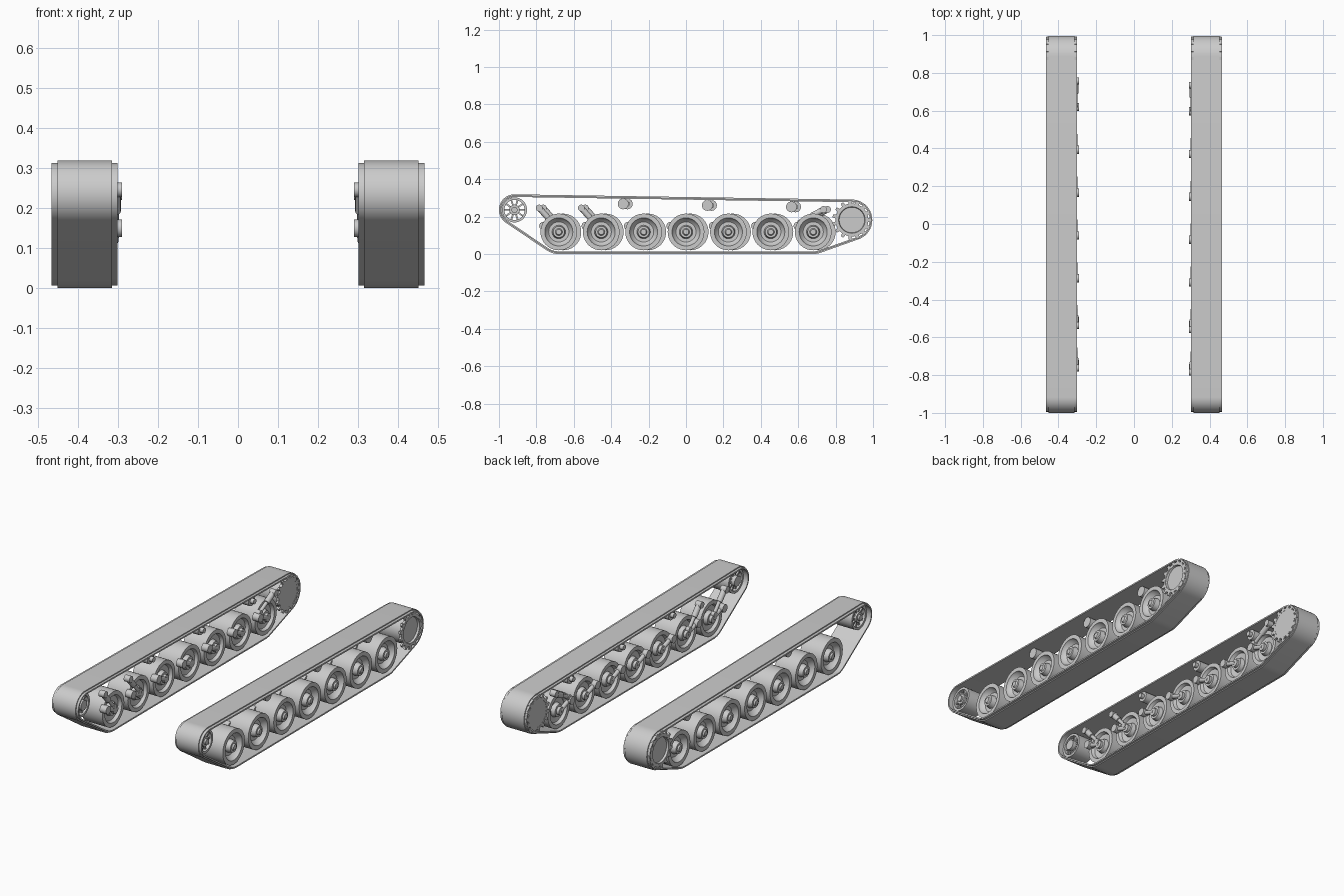
import bpy, bmesh
from math import pi, sin, cos, acos, atan2, hypot
from mathutils import Vector, Matrix

if "Cube" in bpy.data.objects:
    bpy.data.objects.remove(bpy.data.objects["Cube"])

steel = bpy.data.materials.new("grey_steel")
steel.use_nodes = True
steel.diffuse_color = (0.6, 0.6, 0.6, 1)
steel.node_tree.nodes["Principled BSDF"].inputs["Base Color"].default_value = (0.6, 0.6, 0.6, 1)


def finish(bm, name, side):
    """Place the part on its side of the vehicle and shade it."""
    for v in bm.verts:
        v.co.x *= side
    bmesh.ops.recalc_face_normals(bm, faces=bm.faces)
    mesh = bpy.data.meshes.new(name)
    bm.to_mesh(mesh)
    bm.free()
    mesh.materials.append(steel)
    obj = bpy.data.objects.new(("left_" if side > 0 else "right_") + name, mesh)
    bpy.context.collection.objects.link(obj)
    bpy.ops.object.select_all(action='DESELECT')
    obj.select_set(True)
    bpy.context.view_layer.objects.active = obj
    bpy.ops.object.shade_smooth_by_angle(angle=pi / 6)


def skin(bm, rings, loop):
    """Bridge rings of points, closing the cross-section if loop is set."""
    rings = [[bm.verts.new(p) for p in ring] for ring in rings]
    n = len(rings[0])
    for a, b in zip(rings, rings[1:] + rings[:1]):
        for i in range(n if loop else n - 1):
            j = (i + 1) % n
            bm.faces.new((a[i], a[j], b[j], b[i]))


def lathe(bm, profile, y, z, loop=False, seg=40):
    """Turn an (x, radius) profile about an axis along x."""
    rings = []
    for k in range(seg):
        a = 2 * pi * k / seg
        rings.append([(x, y + r * cos(a), z + r * sin(a)) for x, r in profile])
    skin(bm, rings, loop)
    bmesh.ops.remove_doubles(bm, verts=bm.verts, dist=1e-5)
    bmesh.ops.dissolve_degenerate(bm, dist=1e-6, edges=bm.edges)


def rod(bm, a, b, r, seg=16):
    a, b = Vector(a), Vector(b)
    turn = (b - a).to_track_quat('Z', 'Y').to_matrix().to_4x4()
    bmesh.ops.create_cone(bm, cap_ends=True, segments=seg, radius1=r, radius2=r,
                          depth=(b - a).length, matrix=Matrix.Translation((a + b) / 2) @ turn)


def pin(bm, y, z, x0, x1, r, seg=24):
    rod(bm, (x0, y, z), (x1, y, z), r, seg)


IDLER, SPROCKET = (-0.917, 0.236), (0.887, 0.182)
WHEEL_Z = 0.118

# Circles the track wraps around, counter-clockwise: (y, z, radius)
WRAP = [(*IDLER, 0.083), (-0.68, 0.117, 0.117), (0.68, 0.117, 0.117), (*SPROCKET, 0.109)]
BELT = [(0.302, 0.006), (0.315, 0.006), (0.315, 0), (0.452, 0),
        (0.452, 0.006), (0.467, 0.006), (0.467, 0.014), (0.302, 0.014)]
WHEEL = [(0.458, 0), (0.458, 0.014), (0.45, 0.019), (0.45, 0.03), (0.422, 0.036),
         (0.422, 0.054), (0.436, 0.07), (0.45, 0.075), (0.45, 0.098), (0.318, 0.098),
         (0.318, 0.076), (0.335, 0.068), (0.34, 0.04), (0.318, 0.034), (0.318, 0)]


def track(side):
    normals = []
    for (y0, z0, r0), (y1, z1, r1) in zip(WRAP, WRAP[1:] + WRAP[:1]):
        d = hypot(y1 - y0, z1 - z0)
        normals.append(atan2(z1 - z0, y1 - y0) - acos((r0 - r1) / d))
    rings = []
    for i, (y, z, r) in enumerate(WRAP):
        start, sweep = normals[i - 1], (normals[i] - normals[i - 1]) % (2 * pi)
        steps = max(4, int(sweep / 0.12))
        for k in range(steps + 1):
            a = start + sweep * k / steps
            rings.append([(x, y + (r - o) * cos(a), z + (r - o) * sin(a)) for x, o in BELT])
    bm = bmesh.new()
    skin(bm, rings, True)
    finish(bm, "track_belt", side)


def idler(side):
    y, z = IDLER
    bm = bmesh.new()
    lathe(bm, [(0.33, 0.054), (0.33, 0.067), (0.44, 0.067), (0.44, 0.054)], y, z, True)
    pin(bm, y, z, 0.32, 0.44, 0.028)
    pin(bm, y, z, 0.44, 0.45, 0.016)
    for k in range(10):
        a = 2 * pi * k / 10
        m = (Matrix.Translation((0.385, y, z)) @ Matrix.Rotation(a, 4, 'X')
             @ Matrix.Translation((0, 0.042, 0)) @ Matrix.Diagonal((0.09, 0.032, 0.009, 1)))
        bmesh.ops.create_cube(bm, size=1, matrix=m)
    finish(bm, "idler_wheel", side)


def sprocket(side):
    y, z = SPROCKET
    bm = bmesh.new()
    lathe(bm, [(0.304, 0), (0.304, 0.088), (0.32, 0.088), (0.32, 0.08), (0.45, 0.08),
               (0.45, 0.088), (0.463, 0.088), (0.463, 0.071), (0.452, 0.068), (0.452, 0)], y, z)
    finish(bm, "drive_sprocket", side)
    # Toothed rings at both edges
    bm = bmesh.new()
    teeth = 15
    for x0, x1 in ((0.303, 0.314), (0.453, 0.464)):
        rim = []
        for k in range(teeth):
            for part, r in ((-0.3, 0.085), (-0.16, 0.105), (0.16, 0.105), (0.3, 0.085)):
                a = 2 * pi * (k + part) / teeth
                rim.append((y + r * cos(a), z + r * sin(a)))
        hole = []
        for p, q in rim:
            a = atan2(q - z, p - y)
            hole.append((y + 0.075 * cos(a), z + 0.075 * sin(a)))
        rings = [[(x0, *h), (x0, *p), (x1, *p), (x1, *h)] for p, h in zip(rim, hole)]
        skin(bm, rings, True)
    finish(bm, "sprocket_teeth", side)


def damper(side, top, bottom):
    bm = bmesh.new()
    (y0, z0), (y1, z1) = top, bottom
    mid = (0.309, (y0 + y1) / 2, (z0 + z1) / 2)
    rod(bm, (0.309, y0, z0), mid, 0.016)
    rod(bm, mid, (0.309, y1, z1), 0.01)
    pin(bm, y0, z0, 0.29, 0.325, 0.018)
    pin(bm, y1, z1, 0.298, 0.32, 0.015)
    finish(bm, "damper", side)


for side in (1, -1):
    shift = 0 if side > 0 else 0.022    # the right running gear sits further back
    track(side)
    idler(side)
    sprocket(side)

    # Road wheels with their trailing arms
    for i in range(7):
        y = -0.68 + i * 0.2267 + shift
        bm = bmesh.new()
        lathe(bm, WHEEL, y, WHEEL_Z)
        finish(bm, "road_wheel", side)
        bm = bmesh.new()
        py, pz = y - 0.083, 0.15
        pin(bm, py, pz, 0.29, 0.33, 0.022)
        rod(bm, (0.311, py, pz), (0.311, y, WHEEL_Z), 0.012)
        pin(bm, y, WHEEL_Z, 0.302, 0.33, 0.022)
        finish(bm, "swing_arm", side)

    # Return rollers under the top run
    for i in range(3):
        y, z = -0.336 + i * 0.45 + shift, 0.268 - i * 0.008
        bm = bmesh.new()
        pin(bm, y, z, 0.325, 0.425, 0.029)
        pin(bm, y, z, 0.305, 0.325, 0.014)
        finish(bm, "return_roller", side)

    # Dampers on the first, second and last wheels
    for top, bottom in (((-0.785, 0.246), (-0.69, 0.14)), ((-0.56, 0.246), (-0.465, 0.14)),
                        ((0.735, 0.238), (0.61, 0.17))):
        damper(side, (top[0] + shift, top[1]), (bottom[0] + shift, bottom[1]))
